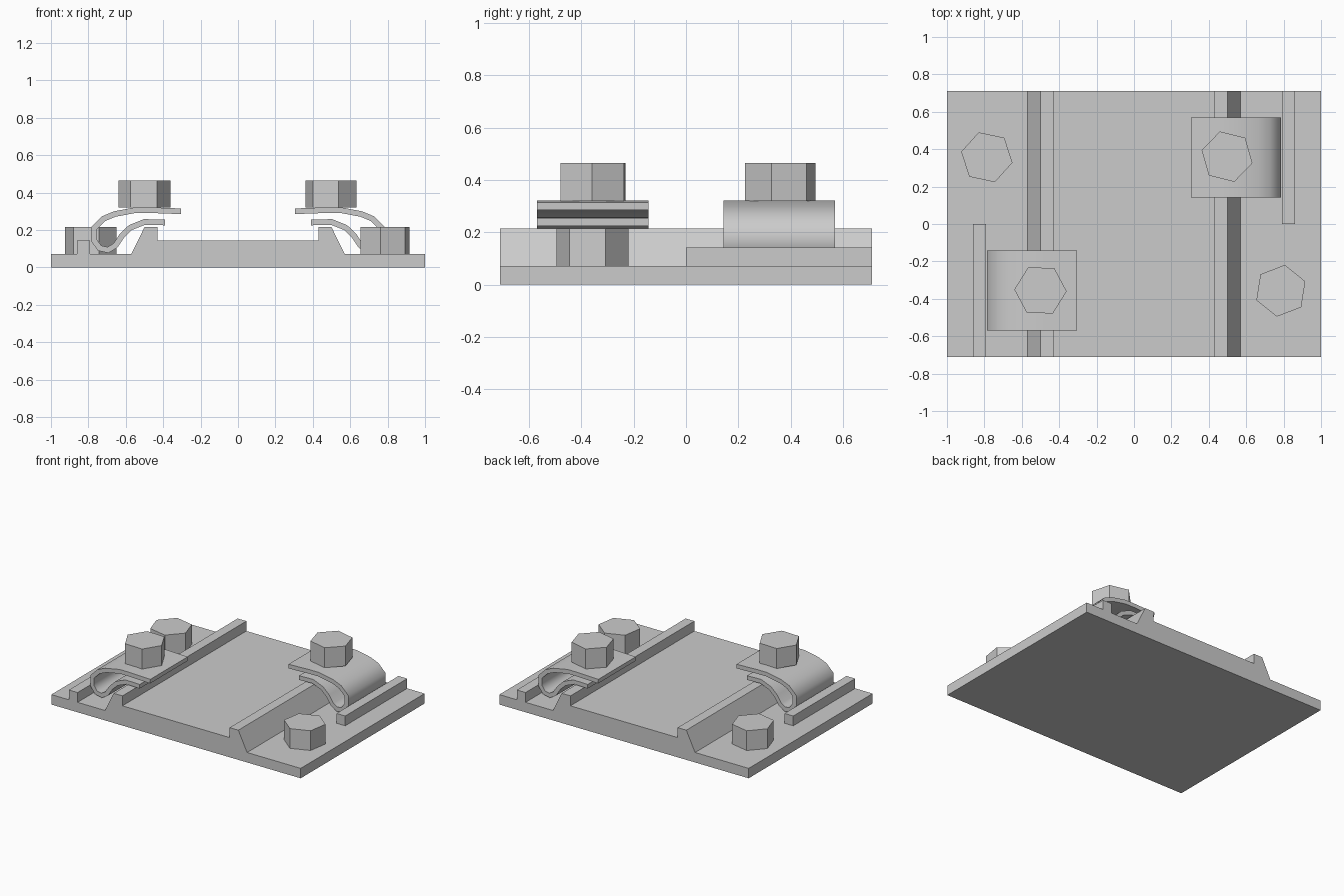
import bpy, bmesh, math
from mathutils import Vector, Matrix

if "Cube" in bpy.data.objects:
    bpy.data.objects.remove(bpy.data.objects["Cube"])


def extrude_profile(name, profile, y0, y1, turn=0.0):
    """Extrude an (x, z) outline along y, then turn it about the z axis."""
    bm = bmesh.new()
    face = bm.faces.new([bm.verts.new((x, y0, z)) for x, z in profile])
    ext = bmesh.ops.extrude_face_region(bm, geom=[face])
    moved = [g for g in ext["geom"] if isinstance(g, bmesh.types.BMVert)]
    bmesh.ops.translate(bm, verts=moved, vec=(0, y1 - y0, 0))
    bm.transform(Matrix.Rotation(turn, 4, "Z"))
    bmesh.ops.recalc_face_normals(bm, faces=bm.faces)
    mesh = bpy.data.meshes.new(name)
    bm.to_mesh(mesh)
    bm.free()
    obj = bpy.data.objects.new(name, mesh)
    bpy.context.collection.objects.link(obj)
    return obj


def thicken(path, t):
    """Turn a centre line into a closed strip outline with mitred corners."""
    pts = [Vector(p) for p in path]
    left, right = [], []
    for i, p in enumerate(pts):
        a = (p - pts[max(i - 1, 0)]) if i else pts[1] - p
        b = (pts[i + 1] - p) if i < len(pts) - 1 else a
        na = Vector((-a.y, a.x)).normalized()
        nb = Vector((-b.y, b.x)).normalized()
        m = (na + nb).normalized()
        off = m * (t / 2 / m.dot(na))
        left.append(p + off)
        right.append(p - off)
    return [tuple(p) for p in left + right[::-1]]


def hex_bolt(name, x, y, z, angle):
    bpy.ops.mesh.primitive_cylinder_add(
        vertices=6, radius=0.14, depth=0.145, location=(x, y, z + 0.0725))
    obj = bpy.context.object
    obj.name = name
    # primitive has a vertex on +y, so offset to measure from +x
    obj.rotation_euler.z = math.radians(angle - 90)


# Base plate with two sloped rail shoulders
half = [(0.43, 0.143), (0.43, 0.215), (0.50, 0.215), (0.57, 0.072), (1, 0.072), (1, 0)]
extrude_profile("base_plate", half + [(-x, z) for x, z in reversed(half)], -0.71, 0.71)

# Clip centre line for the left side: top tab, outer bend, lower tongue
clip_path = [(-0.305, 0.30), (-0.47, 0.306), (-0.55, 0.306), (-0.66, 0.285),
             (-0.72, 0.26), (-0.77, 0.21), (-0.77, 0.145), (-0.74, 0.103),
             (-0.695, 0.093), (-0.655, 0.117), (-0.62, 0.17), (-0.575, 0.213),
             (-0.50, 0.243), (-0.39, 0.24)]
ledge = [(-0.86, 0.07), (-0.79, 0.07), (-0.79, 0.143), (-0.86, 0.143)]

# Ledge and spring clip on each side, turned half way round
for side, turn in (("left", 0.0), ("right", math.pi)):
    extrude_profile(side + "_ledge", ledge, -0.71, 0, turn)
    clip = extrude_profile(side + "_spring_clip", thicken(clip_path, 0.03),
                           -0.57, -0.143, turn)
    bpy.ops.object.select_all(action="DESELECT")
    clip.select_set(True)
    bpy.context.view_layer.objects.active = clip
    bpy.ops.object.shade_smooth_by_angle(angle=math.radians(60))

# Bolt heads on the clips and on the plate
hex_bolt("left_clip_bolt", -0.5, -0.355, 0.32, -2)
hex_bolt("right_clip_bolt", 0.4975, 0.36, 0.32, -14)
hex_bolt("left_plate_bolt", -0.787, 0.357, 0.07, -12)
hex_bolt("right_plate_bolt", 0.785, -0.357, 0.07, 21)
